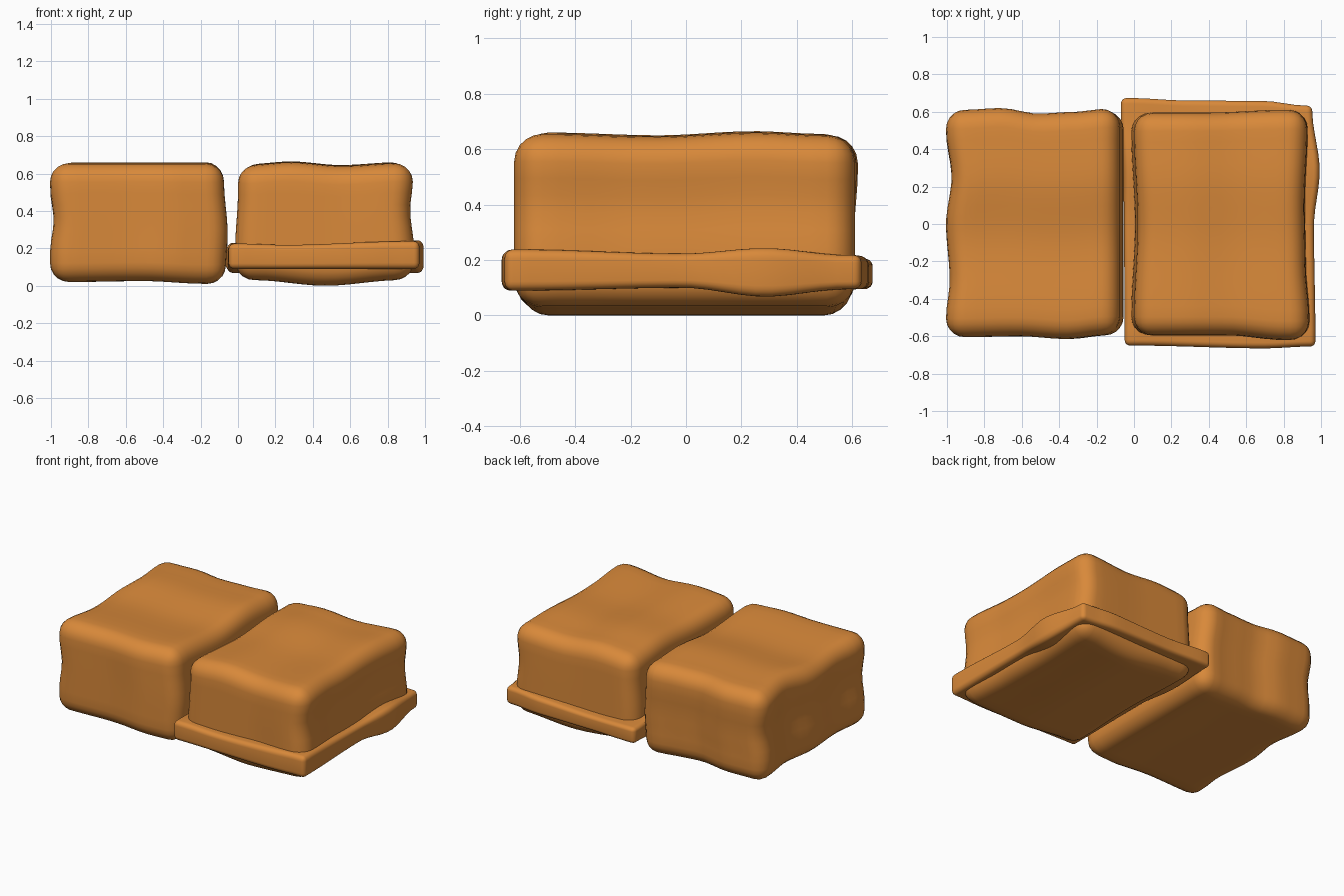
import bpy, bmesh, math
from mathutils import Vector

if "Cube" in bpy.data.objects:
    bpy.data.objects.remove(bpy.data.objects["Cube"])

clay = bpy.data.materials.new("baked_orange")
clay.diffuse_color = (0.69, 0.25, 0.042, 1)
clay.use_nodes = True
clay.node_tree.nodes["Principled BSDF"].inputs["Base Color"].default_value = clay.diffuse_color


def curve(t, pts):
    """Smooth interpolation through (position, offset) pairs."""
    if t <= pts[0][0]:
        return pts[0][1]
    for (a, u), (b, v) in zip(pts, pts[1:]):
        if t <= b:
            s = (t - a) / (b - a)
            return u + (v - u) * s * s * (3 - 2 * s)
    return pts[-1][1]


def soft_box(name, lo, hi, radius, waves, step=0.06):
    """Rounded box whose sides are pushed in and out.
    waves: (axis, side, along axis, offset points)."""
    lo, hi = Vector(lo), Vector(hi)
    mid, size = (lo + hi) / 2, hi - lo
    bm = bmesh.new()
    bmesh.ops.create_cube(bm, size=1)
    for v in bm.verts:
        v.co = Vector(v.co[i] * size[i] + mid[i] for i in range(3))
    bmesh.ops.bevel(bm, geom=bm.edges[:], offset=radius, segments=5,
                    profile=0.5, affect='EDGES')
    # loops that let the sides bend
    for ax in range(3):
        n = Vector((0, 0, 0))
        n[ax] = 1
        inner = size[ax] - 2 * radius
        count = max(1, round(inner / step))
        for k in range(1, count):
            p = mid.copy()
            p[ax] = lo[ax] + radius + inner * k / count
            bmesh.ops.bisect_plane(bm, geom=bm.verts[:] + bm.edges[:] + bm.faces[:],
                                   plane_co=p, plane_no=n)
    # uneven hand-shaped sides
    for v in bm.verts:
        co = v.co.copy()
        for ax, side, along, pts in waves:
            w = 0.5 + side * (co[ax] - mid[ax]) / size[ax]
            v.co[ax] += w * curve(co[along], pts)
    bmesh.ops.recalc_face_normals(bm, faces=bm.faces[:])
    me = bpy.data.meshes.new(name)
    bm.to_mesh(me)
    bm.free()
    me.materials.append(clay)
    ob = bpy.data.objects.new(name, me)
    bpy.context.collection.objects.link(ob)
    bpy.context.view_layer.objects.active = ob
    ob.select_set(True)
    bpy.ops.object.shade_smooth_by_angle(angle=math.radians(40))
    ob.select_set(False)


X, Y, Z = 0, 1, 2

# Plain block on the left
soft_box("left_block", (-0.99, -0.605, 0.02), (-0.065, 0.605, 0.65), 0.1, [
    (X, -1, Y, [(-0.5, -0.01), (-0.3, 0.01), (0, -0.01), (0.25, 0.02), (0.5, -0.01)]),
    (X, -1, Z, [(0.18, -0.005), (0.35, 0.015), (0.53, -0.005)]),
    (X, 1, Z, [(0.1, 0), (0.28, 0.01), (0.55, -0.01)]),
    (Y, 1, X, [(-0.9, 0), (-0.7, 0.01), (-0.5, -0.02), (-0.3, -0.01), (-0.15, 0.005)]),
    (Y, -1, X, [(-0.9, 0), (-0.6, 0.005), (-0.35, -0.01), (-0.15, 0.01)]),
    (Y, 1, Z, [(0.15, -0.01), (0.35, -0.005), (0.5, 0.005)]),
    (Z, 1, Y, [(-0.5, 0.005), (-0.1, -0.02), (0.25, 0.01), (0.5, 0)]),
    (Z, -1, X, [(-0.9, 0), (-0.5, 0.005), (-0.17, -0.01)]),
])

# Block standing through the tray
soft_box("right_block", (0.0, -0.605, 0.02), (0.925, 0.605, 0.65), 0.1, [
    (X, -1, Y, [(-0.5, -0.01), (0, 0.01), (0.5, -0.01)]),
    (X, -1, Z, [(0.2, -0.005), (0.5, 0.01)]),
    (X, 1, Y, [(-0.5, 0.01), (-0.2, -0.01), (0.1, -0.015), (0.5, 0)]),
    (X, 1, Z, [(0.2, 0.005), (0.4, -0.015), (0.55, 0)]),
    (Y, 1, X, [(0.1, -0.01), (0.4, -0.01), (0.8, 0.005)]),
    (Y, -1, X, [(0.1, 0.01), (0.5, 0.01), (0.8, -0.015)]),
    (Z, 1, X, [(0.05, -0.005), (0.28, 0.01), (0.55, -0.01), (0.85, 0.005)]),
    (Z, 1, Y, [(-0.5, 0), (-0.1, -0.01), (0.25, 0.005), (0.5, -0.005)]),
    (Z, -1, X, [(0.1, 0.01), (0.47, -0.02), (0.85, 0.01)]),
])

# Thin tray around the right block
soft_box("tray", (-0.055, -0.655, 0.09), (0.965, 0.655, 0.225), 0.03, [
    (X, -1, Y, [(-0.6, 0.005), (0.2, 0), (0.6, -0.015)]),
    (X, 1, Y, [(-0.6, 0.005), (0, -0.003), (0.3, 0.028), (0.63, -0.012)]),
    (Y, 1, X, [(0, 0.018), (0.3, 0.005), (0.7, 0.003), (0.93, -0.022)]),
    (Y, -1, X, [(0, 0.005), (0.7, -0.01), (0.93, 0)]),
    (Z, 1, Y, [(-0.6, 0.005), (0, -0.01), (0.3, 0.01), (0.6, -0.015)]),
    (Z, 1, X, [(0, -0.005), (0.25, -0.012), (0.9, 0.008)]),
    (Z, -1, Y, [(-0.6, 0), (0, 0.01), (0.3, -0.022), (0.6, 0.005)]),
])
